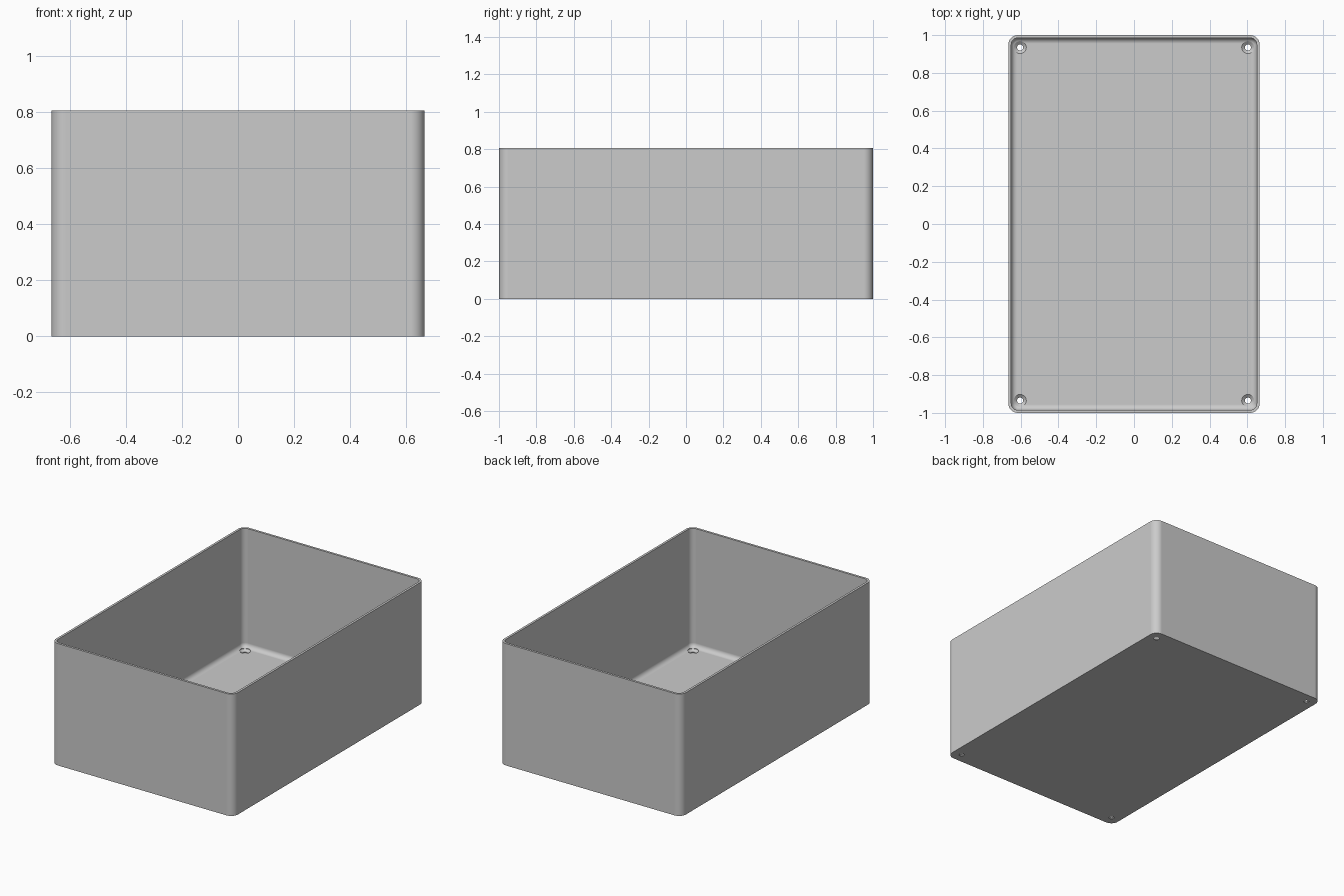
import bpy, bmesh, math

cube = bpy.data.objects.get("Cube")
if cube:
    bpy.data.objects.remove(cube, do_unlink=True)

HALF_X, HALF_Y, HEIGHT = 0.665, 1.0, 0.805
CORNER, WALL, FLOOR, FILLET = 0.05, 0.015, 0.02, 0.03
STEPS = 8

grey = bpy.data.materials.new("plain grey")
grey.use_nodes = True
colour = (0.6, 0.6, 0.6, 1)
grey.diffuse_color = colour
grey.node_tree.nodes["Principled BSDF"].inputs["Base Color"].default_value = colour


def rounded_loop(bm, inset, z):
    """Rounded rectangle of vertices, moved inwards by inset."""
    r = CORNER - inset
    verts = []
    for quarter, (sx, sy) in enumerate([(1, 1), (-1, 1), (-1, -1), (1, -1)]):
        for i in range(STEPS + 1):
            a = math.pi / 2 * (quarter + i / STEPS)
            verts.append(bm.verts.new((sx * (HALF_X - CORNER) + r * math.cos(a),
                                       sy * (HALF_Y - CORNER) + r * math.sin(a), z)))
    return verts


def loft(bm, loops):
    """Closed skin through the loops, capped at both ends."""
    for low, high in zip(loops, loops[1:]):
        n = len(low)
        for i in range(n):
            j = (i + 1) % n
            bm.faces.new((low[i], low[j], high[j], high[i]))
    bm.faces.new(list(reversed(loops[0])))
    bm.faces.new(loops[-1])
    bmesh.ops.recalc_face_normals(bm, faces=bm.faces)


def make_object(name, bm):
    mesh = bpy.data.meshes.new(name)
    bm.to_mesh(mesh)
    bm.free()
    mesh.materials.append(grey)
    obj = bpy.data.objects.new(name, mesh)
    bpy.context.collection.objects.link(obj)
    return obj


# Open box: outer wall, rim, inner wall, fillet down to the floor
bm = bmesh.new()
profile = [(0, 0), (0, HEIGHT), (WALL, HEIGHT)]
for i in range(STEPS + 1):
    a = math.pi / 2 * i / STEPS
    profile.append((WALL + FILLET * (1 - math.cos(a)),
                    FLOOR + FILLET * (1 - math.sin(a))))
loft(bm, [rounded_loop(bm, inset, z) for inset, z in profile])
box = make_object("open_box", bm)

# Countersunk screw holes in the four floor corners
bm = bmesh.new()
hole_profile = [(0.016, -0.05), (0.016, 0.006), (0.033, FLOOR), (0.033, 0.1)]
for sx in (-1, 1):
    for sy in (-1, 1):
        rings = [[bm.verts.new((sx * 0.603 + r * math.cos(math.tau * k / 32),
                                sy * 0.935 + r * math.sin(math.tau * k / 32), z))
                  for k in range(32)] for r, z in hole_profile]
        loft(bm, rings)
cutter = make_object("screw_hole_cutter", bm)
cutter.hide_render = True

cut = box.modifiers.new("screw holes", 'BOOLEAN')
cut.operation = 'DIFFERENCE'
cut.solver = 'EXACT'
cut.object = cutter
bpy.ops.object.select_all(action='DESELECT')
box.select_set(True)
bpy.context.view_layer.objects.active = box
bpy.ops.object.modifier_apply(modifier=cut.name)
bpy.data.objects.remove(cutter, do_unlink=True)

# Smooth corners and fillet, flat walls
bpy.ops.object.shade_smooth_by_angle(angle=math.radians(30))
weighted = box.modifiers.new("flat walls", 'WEIGHTED_NORMAL')
weighted.keep_sharp = True
